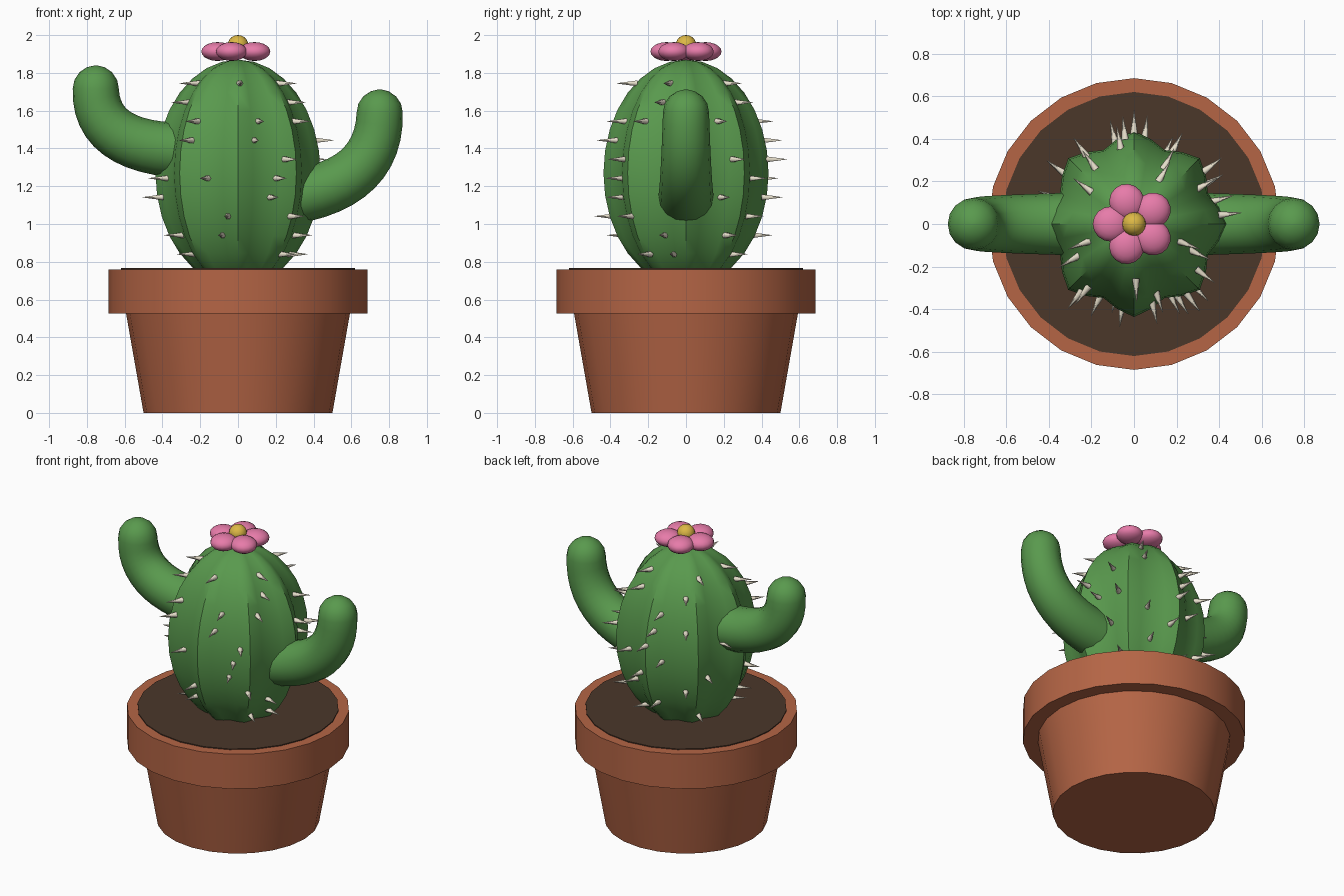
import bpy, bmesh, math
from mathutils import Vector, Matrix

if "Cube" in bpy.data.objects:
    bpy.data.objects.remove(bpy.data.objects["Cube"])


def material(name, rgb):
    m = bpy.data.materials.new(name)
    m.diffuse_color = (*rgb, 1)
    m.use_nodes = True
    m.node_tree.nodes["Principled BSDF"].inputs["Base Color"].default_value = m.diffuse_color
    return m


TERRACOTTA = material("terracotta", (0.46, 0.13, 0.06))
SOIL = material("soil", (0.07, 0.038, 0.023))
GREEN = material("green", (0.10, 0.32, 0.075))
PINK = material("pink", (0.80, 0.20, 0.40))
YELLOW = material("yellow", (0.72, 0.48, 0.06))
CREAM = material("cream", (0.80, 0.74, 0.60))


def finish(name, bm, mat, angle=40):
    bmesh.ops.recalc_face_normals(bm, faces=bm.faces)
    mesh = bpy.data.meshes.new(name)
    bm.to_mesh(mesh)
    bm.free()
    mesh.materials.append(mat)
    for p in mesh.polygons:
        p.use_smooth = True
    mesh.set_sharp_from_angle(angle=math.radians(angle))
    ob = bpy.data.objects.new(name, mesh)
    bpy.context.collection.objects.link(ob)
    return ob


def loft(name, rings, mat):
    """Skin a list of point rings and cap both ends."""
    bm = bmesh.new()
    vs = [[bm.verts.new(p) for p in ring] for ring in rings]
    n = len(vs[0])
    for a, b in zip(vs, vs[1:]):
        for i in range(n):
            j = (i + 1) % n
            bm.faces.new((a[i], a[j], b[j], b[i]))
    bm.faces.new(vs[0])
    bm.faces.new(vs[-1])
    return finish(name, bm, mat)


def disc(r, z, n=24):
    return [(r * math.cos(i * math.tau / n), r * math.sin(i * math.tau / n), z) for i in range(n)]


# Pot and soil
loft("pot_body", [disc(0.5, 0), disc(0.595, 0.54)], TERRACOTTA)
loft("pot_rim", [disc(0.685, 0.525), disc(0.685, 0.76)], TERRACOTTA)
loft("soil", [disc(0.62, 0.70), disc(0.62, 0.766)], SOIL)

# Ribbed cactus body: a sphere with eight ridges
CZ, RX, RZ = 1.27, 0.437, 0.60
bm = bmesh.new()
bmesh.ops.create_uvsphere(bm, u_segments=32, v_segments=16, radius=1)
for v in bm.verts:
    k = RX * (0.93 + 0.07 * math.cos(8 * math.atan2(v.co.y, v.co.x)))
    v.co = Vector((v.co.x * k, v.co.y * k, CZ + v.co.z * RZ))
finish("cactus_body", bm, GREEN)


# Arms: tapered tubes along a quadratic curve with a round tip
def arm(name, p0, p1, p2, r0=0.147, r1=0.122, sides=16):
    p0, p1, p2 = (Vector((x, 0, z)) for x, z in (p0, p1, p2))
    stations = []
    for i in range(13):
        t = i / 12
        pos = p0 * (1 - t) ** 2 + p1 * 2 * t * (1 - t) + p2 * t * t
        tan = ((p1 - p0) * (1 - t) + (p2 - p1) * t).normalized()
        stations.append((pos, tan, r0 + (r1 - r0) * t))
    for deg in (22, 45, 67, 85):
        a = math.radians(deg)
        stations.append((p2 + tan * r1 * math.sin(a), tan, r1 * math.cos(a)))
    side = Vector((0, 1, 0))
    rings = []
    for pos, tan, r in stations:
        up = tan.cross(side)
        rings.append([pos + (side * math.cos(a) + up * math.sin(a)) * r
                      for a in (i * math.tau / sides for i in range(sides))])
    loft(name, rings, GREEN)


arm("right_arm", (0.28, 1.145), (0.75, 1.21), (0.75, 1.59))
arm("left_arm", (-0.28, 1.39), (-0.755, 1.40), (-0.753, 1.717))

# Spines: horizontal cones in ten levels around the body
LEVELS = [(-13, -150, -40, 62, 140), (-20, -104, -160, 37, 96), (-46, -98, 66, 125),
          (-63, -172, 29, 83, 144), (-59, -115, -165, 62, 103), (-53, 16, 37, 90, 161),
          (-77, -128, 6, 125, 96), (-72, -126, -36, 29, 100), (-25, -150, 62, 125),
          (-88, -21, 60, 143, -159)]
bm = bmesh.new()
for i, angles in enumerate(LEVELS):
    z = 0.84 + i * 0.1005
    r = RX * math.sqrt(1 - ((z - CZ) / RZ) ** 2)
    for deg in angles:
        a = math.radians(deg)
        base = r * (0.93 + 0.07 * math.cos(8 * a))
        m = (Matrix.Translation((0, 0, z)) @ Matrix.Rotation(a, 4, 'Z')
             @ Matrix.Translation((base + 0.045, 0, 0)) @ Matrix.Rotation(math.pi / 2, 4, 'Y'))
        bmesh.ops.create_cone(bm, cap_ends=True, segments=6, radius1=0.018,
                              radius2=0.001, depth=0.11, matrix=m)
finish("spines", bm, CREAM, 65)

# Flower: five flattened petals and a round centre
bm = bmesh.new()
for k in range(5):
    m = (Matrix.Rotation(math.pi + k * math.tau / 5, 4, 'Z')
         @ Matrix.Translation((0.108, 0, 1.913)) @ Matrix.Diagonal((0.086, 0.083, 0.05, 1)))
    bmesh.ops.create_uvsphere(bm, u_segments=16, v_segments=10, radius=1, matrix=m)
finish("flower_petals", bm, PINK)

bm = bmesh.new()
bmesh.ops.create_uvsphere(bm, u_segments=16, v_segments=10, radius=0.056,
                          matrix=Matrix.Translation((0, 0, 1.944)))
finish("flower_centre", bm, YELLOW)
